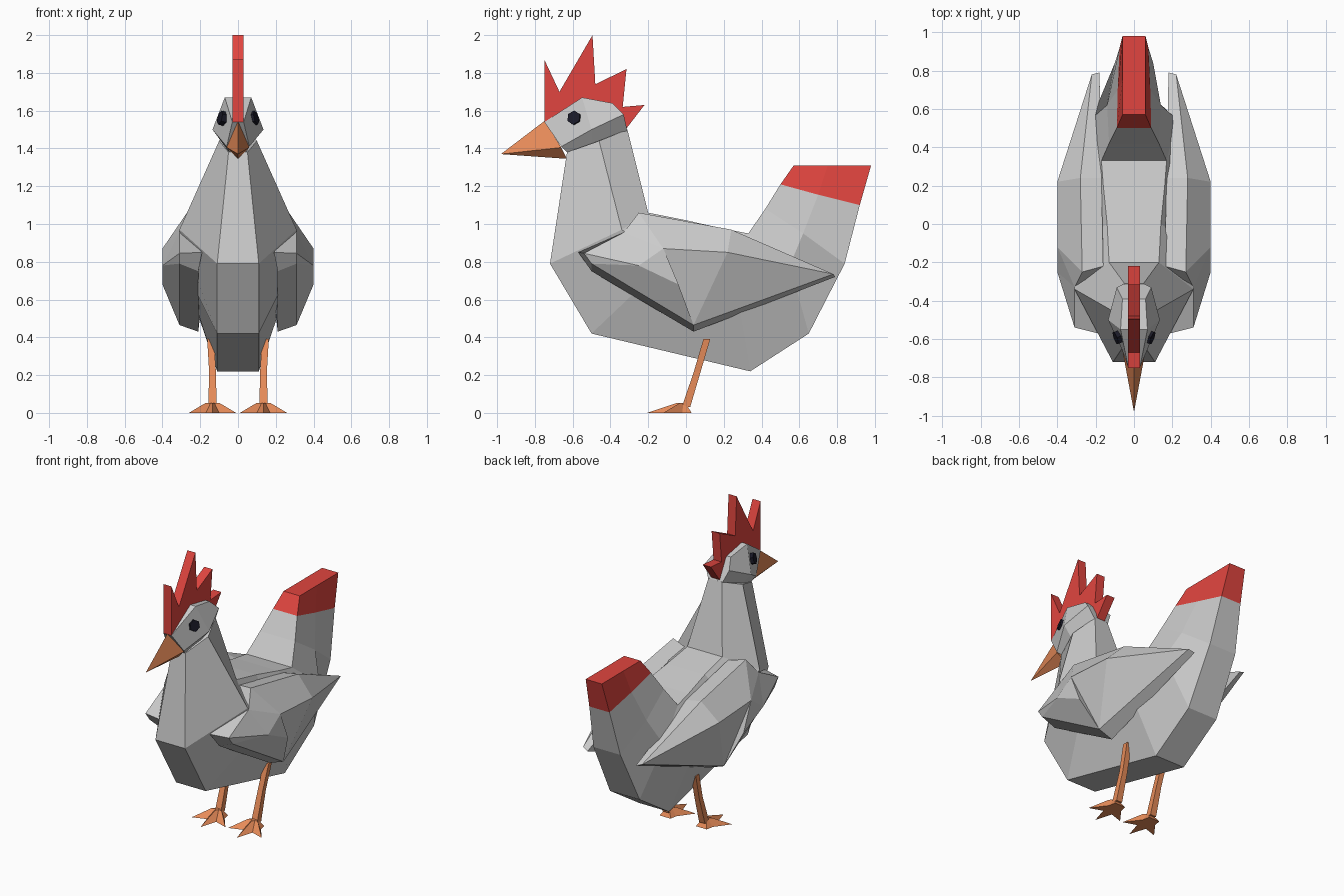
import bpy, bmesh
from mathutils import Vector

if "Cube" in bpy.data.objects:
    bpy.data.objects.remove(bpy.data.objects["Cube"])


def material(name, rgb):
    m = bpy.data.materials.new(name)
    m.diffuse_color = (*rgb, 1)
    m.use_nodes = True
    m.node_tree.nodes["Principled BSDF"].inputs["Base Color"].default_value = m.diffuse_color
    return m


RED = material("red", (0.75, 0.06, 0.05))
ORANGE = material("orange", (0.80, 0.26, 0.10))
DARK = material("dark", (0.01, 0.01, 0.02))


def build(name, verts, faces, mat=None, mirror=False):
    me = bpy.data.meshes.new(name)
    me.from_pydata(verts, [], faces)
    bm = bmesh.new()
    bm.from_mesh(me)
    bmesh.ops.recalc_face_normals(bm, faces=bm.faces)
    bm.to_mesh(me)
    bm.free()
    ob = bpy.data.objects.new(name, me)
    bpy.context.collection.objects.link(ob)
    if mat:
        me.materials.append(mat)
    if mirror:
        mod = ob.modifiers.new("Mirror", 'MIRROR')
        mod.use_mirror_merge = False
    return ob


def bridge(name, rings, mat=None, mirror=False):
    """Connect equal-length rings and cap both ends."""
    n = len(rings[0])
    faces = [tuple(range(n)), tuple((len(rings) - 1) * n + i for i in range(n))]
    for r in range(len(rings) - 1):
        for i in range(n):
            j = (i + 1) % n
            faces.append((r * n + i, r * n + j, r * n + n + j, r * n + n + i))
    return build(name, [p for ring in rings for p in ring], faces, mat, mirror)


def loft(name, halves, mat=None):
    """Each half ring holds points on +x; the other side is mirrored."""
    return bridge(name, [h + [(-x, y, z) for x, y, z in reversed(h)] for h in halves], mat)


# Body: rings run from the neck top, round the breast, to the tail (under, side, back)
body = [
    [(.05, -.63, 1.38), (.10, -.46, 1.44), (.05, -.31, 1.50)],
    [(.11, -.72, .79), (.31, -.34, .97), (.13, -.20, 1.06)],
    [(.11, -.50, .42), (.30, -.10, .80), (.14, .00, 1.02)],
    [(.11, .34, .22), (.29, .25, .75), (.16, .20, .975)],
    [(.11, .65, .42), (.22, .55, .78), (.17, .33, .95)],
    [(.10, .84, .79), (.14, .62, .95), (.13, .42, 1.08)],
    [(.075, .92, 1.10), (.085, .70, 1.155), (.09, .50, 1.21)],
]
tail_end = [(.06, .98, 1.31), (.06, .75, 1.31), (.06, .57, 1.31)]
loft("body", body)
loft("tail_tip", [body[-1], tail_end], RED)

# Head: rings from beak to nape (crown, cheek, jaw)
loft("head", [
    [(.03, -.75, 1.54), (.06, -.66, 1.41), (.04, -.62, 1.37)],
    [(.07, -.55, 1.67), (.135, -.50, 1.50), (.06, -.50, 1.41)],
    [(.06, -.39, 1.64), (.09, -.33, 1.58), (.05, -.31, 1.49)],
])

# Beak: four-sided spike
build("beak", [(0, -.98, 1.37), (0, -.75, 1.545), (.06, -.66, 1.405),
               (0, -.63, 1.345), (-.06, -.66, 1.405)],
      [(0, 1, 2), (0, 2, 3), (0, 3, 4), (0, 4, 1), (1, 2, 3, 4)], ORANGE)

# Comb: flat jagged profile
comb = [(-.75, 1.54), (-.75, 1.87), (-.67, 1.70), (-.495, 2.0), (-.48, 1.74),
        (-.315, 1.82), (-.335, 1.62), (-.22, 1.63), (-.32, 1.50), (-.45, 1.55)]
bridge("comb", [[(x, y, z) for y, z in comb] for x in (-.03, .03)], RED)

# Eyes: hexagonal discs lying on the cheeks
for side, s in (("right", 1), ("left", -1)):
    normal = Vector((.91 * s, -.34, .25))
    bpy.ops.mesh.primitive_cylinder_add(
        vertices=6, radius=.038, depth=.03, location=(.083 * s, -.59, 1.56),
        rotation=normal.to_track_quat('Z', 'Y').to_euler())
    eye = bpy.context.object
    eye.name = side + "_eye"
    eye.data.materials.append(DARK)

# Wings: outer rim, inner rim, and four bulge points
outer = [(.31, -.54, .845), (.31, -.50, .79), (.31, .04, .465), (.22, .78, .735),
         (.28, .24, .97), (.27, -.25, 1.06), (.31, -.33, .955)]
inner = [(.19, -.57, .85), (.21, -.50, .75), (.21, .04, .43), (.18, .79, .72),
         (.17, .24, .95), (.16, -.22, 1.04), (.24, -.33, .93)]
bulge = [(.40, -.25, .78), (.40, -.04, .68), (.40, -.12, .87), (.40, .22, .85)]
F, G, B, T, R, S, H = range(7)
A, A2, C, D = range(14, 18)
wing = [(F, G, A), (G, B, A2, A), (B, C, A2), (B, D, C), (B, T, D), (T, R, D),
        (R, S, C, D), (S, H, C), (H, A, C), (H, F, A), (A, A2, C), tuple(range(7, 14))]
wing += [(i, (i + 1) % 7, 7 + (i + 1) % 7, 7 + i) for i in range(7)]
build("wings", outer + inner + bulge, wing, mirror=True)


# Legs: slim tapered square posts
def square(x, y, z, r):
    return [(x + a * r, y + b * r, z) for a, b in ((1, 1), (-1, 1), (-1, -1), (1, -1))]


bridge("legs", [square(.135, 0, .03, .022), square(.135, .06, .22, .018),
                square(.145, .11, .39, .018)], ORANGE, True)

# Feet: star-shaped toes rising to a small flat top
toes = [(0, -.205), (.035, -.09), (.125, -.12), (.05, -.02),
        (.04, .03), (-.04, .03), (-.05, -.02), (-.125, -.12), (-.035, -.09)]
base = [(.135 + x, y, 0) for x, y in toes]
top = [(.135 + x * .3, -.01 + y * .2, .052) for x, y in toes]
bridge("feet", [base, top], ORANGE, True)
